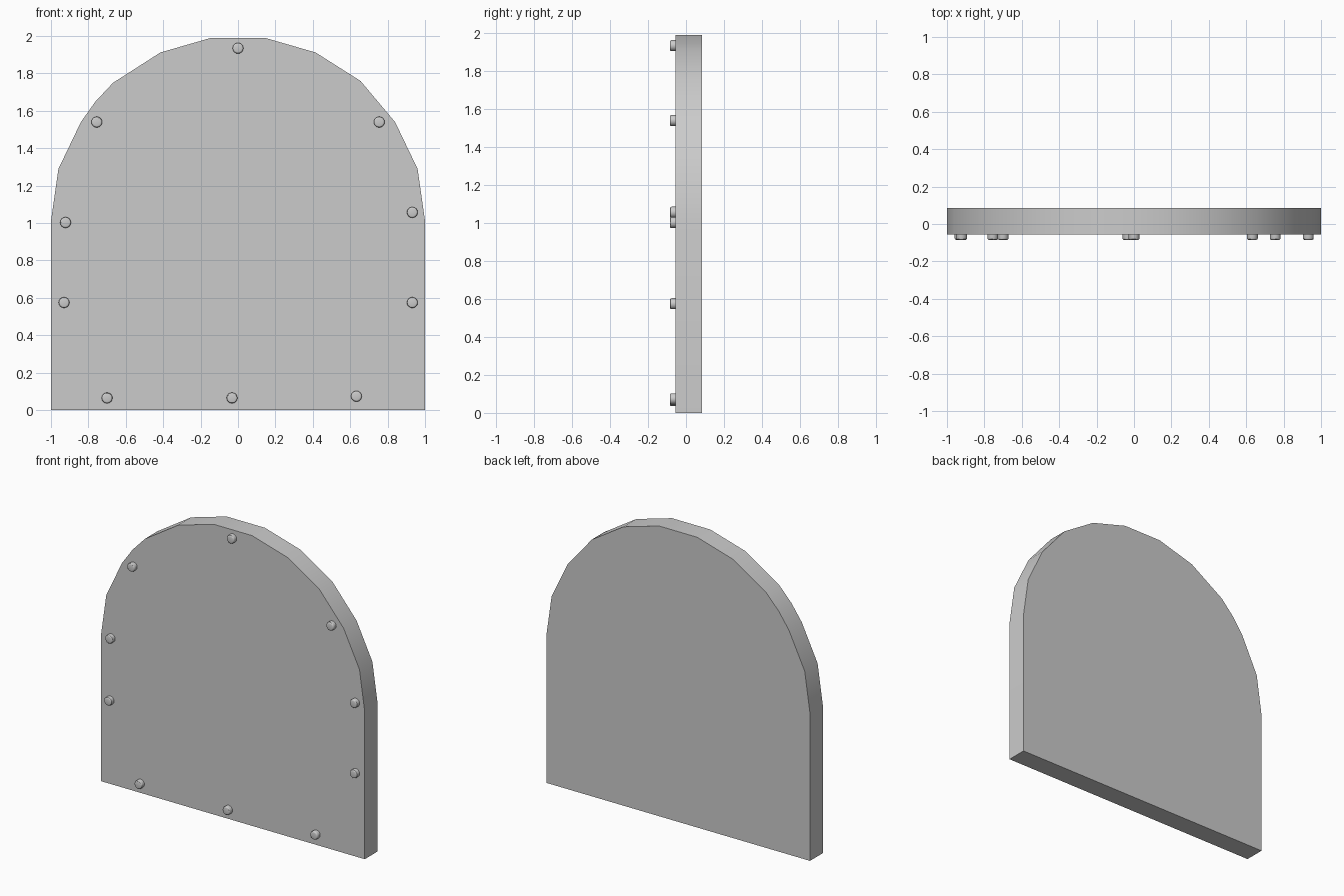
import bpy
import bmesh
import math
from mathutils import Matrix, Vector

cube = bpy.data.objects.get("Cube")
if cube:
    bpy.data.objects.remove(cube, do_unlink=True)

FRONT, BACK = -0.055, 0.085
TIP = -0.085

grey = bpy.data.materials.new("plain grey")
grey.use_nodes = True
grey.diffuse_color = (0.6, 0.6, 0.6, 1)
grey.node_tree.nodes["Principled BSDF"].inputs["Base Color"].default_value = (0.6, 0.6, 0.6, 1)


def finish(bm, name):
    """Turn a bmesh into a grey object, smooth with sharp edges kept."""
    bmesh.ops.recalc_face_normals(bm, faces=bm.faces)
    mesh = bpy.data.meshes.new(name)
    bm.to_mesh(mesh)
    bm.free()
    mesh.materials.append(grey)
    obj = bpy.data.objects.new(name, mesh)
    bpy.context.collection.objects.link(obj)
    bpy.ops.object.select_all(action="DESELECT")
    obj.select_set(True)
    bpy.context.view_layer.objects.active = obj
    bpy.ops.object.shade_smooth_by_angle(angle=math.radians(30))
    return obj


# Arched panel: mirrored half outline, with one extra corner on the right shoulder
half = [(1, 0), (1, 1.01), (0.96, 1.29), (0.84, 1.54),
        (0.655, 1.76), (0.415, 1.912), (0.145, 1.99)]
right = [(-x, z) for x, z in reversed(half)]
right[2:3] = [(-0.668, 1.75), (-0.762, 1.65)]
bm = bmesh.new()
face = bm.faces.new([bm.verts.new((x, FRONT, z)) for x, z in half + right])
extruded = bmesh.ops.extrude_face_region(bm, geom=[face], use_keep_orig=True)
bmesh.ops.translate(bm, vec=Vector((0, BACK - FRONT, 0)),
                    verts=[v for v in extruded["geom"] if isinstance(v, bmesh.types.BMVert)])
finish(bm, "arched_panel")


# Rivets: short studs with rounded heads on the front face
def rivet(x, z, name):
    bm = bmesh.new()
    depth = FRONT - TIP + 0.005
    place = Matrix.Translation((x, TIP + depth / 2, z)) @ Matrix.Rotation(math.pi / 2, 4, "X")
    bmesh.ops.create_cone(bm, cap_ends=True, segments=16, radius1=0.029,
                          radius2=0.029, depth=depth, matrix=place)
    rim = [e for e in bm.edges if all(v.co.y < TIP + 0.001 for v in e.verts)]
    bmesh.ops.bevel(bm, geom=rim, offset=0.009, segments=3, profile=0.5, affect="EDGES")
    finish(bm, name)


spots = [(0, 1.935), (-0.755, 1.54), (0.755, 1.54), (-0.922, 1.003), (0.932, 1.057),
         (-0.93, 0.575), (0.932, 0.575), (-0.70, 0.065), (-0.032, 0.065), (0.633, 0.074)]
for i, (x, z) in enumerate(spots, 1):
    rivet(x, z, f"rivet_{i}")
